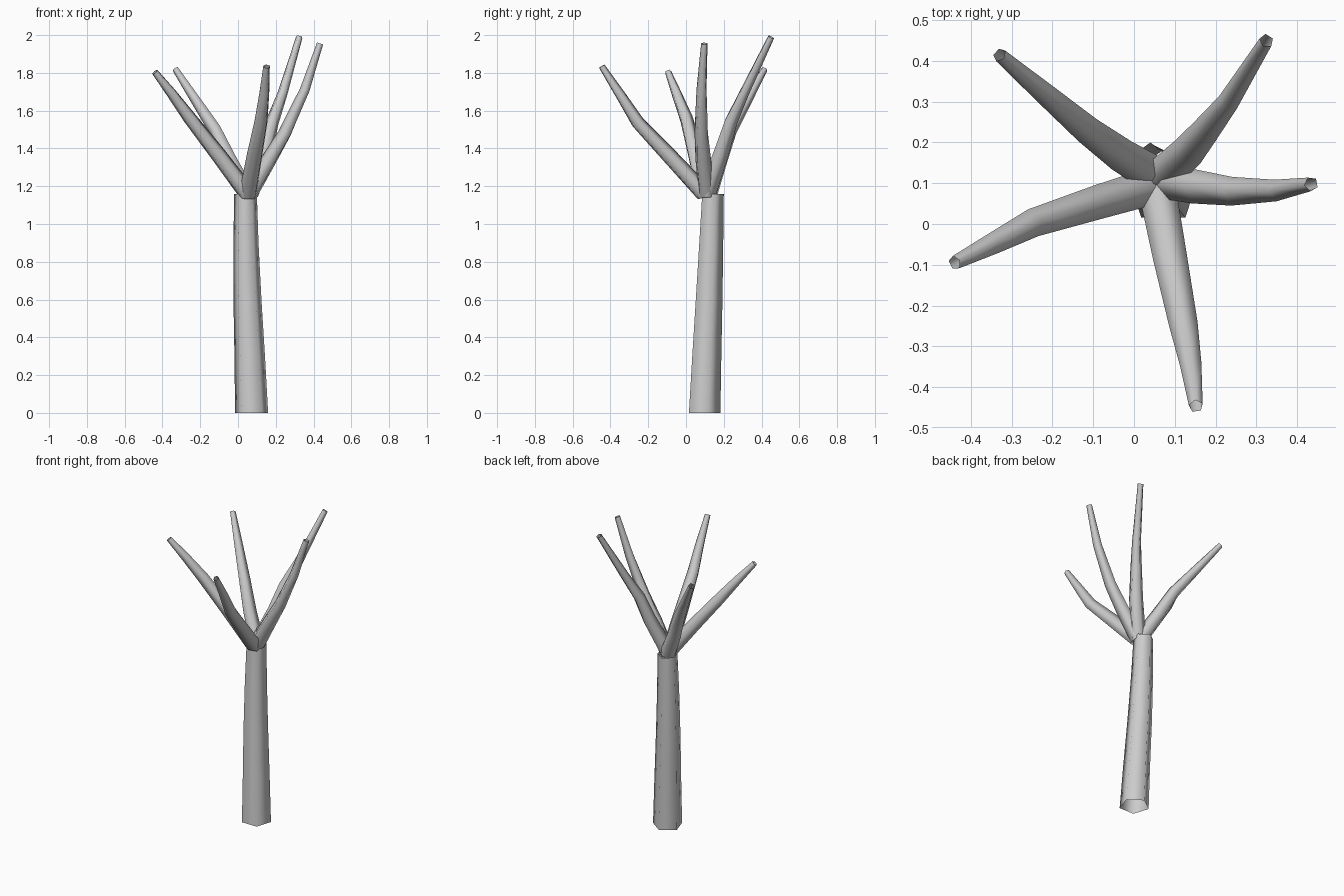
import bpy, bmesh, math
from mathutils import Vector

if "Cube" in bpy.data.objects:
    bpy.data.objects.remove(bpy.data.objects["Cube"])

SIDES = 5


def tube(name, path, ref, flat=False):
    """Open five-sided tapered tube; path holds (x, y, z, radius)."""
    bm = bmesh.new()
    pts = [Vector(p[:3]) for p in path]
    rings = []
    for i, p in enumerate(pts):
        a, b = pts[max(i - 1, 0)], pts[min(i + 1, len(pts) - 1)]
        t = Vector((0, 0, 1)) if flat else (b - a).normalized()
        u = (Vector(ref) - t * t.dot(Vector(ref))).normalized()
        v = t.cross(u)
        r = path[i][3]
        ring = []
        for k in range(SIDES):
            ang = 2 * math.pi * k / SIDES
            ring.append(bm.verts.new(p + r * (u * math.cos(ang) + v * math.sin(ang))))
        rings.append(ring)
    for lo, hi in zip(rings, rings[1:]):
        for k in range(SIDES):
            n = (k + 1) % SIDES
            f = bm.faces.new((lo[k], lo[n], hi[n], hi[k]))
            f.smooth = True
    me = bpy.data.meshes.new(name)
    bm.to_mesh(me)
    bm.free()
    ob = bpy.data.objects.new(name, me)
    bpy.context.collection.objects.link(ob)
    return ob


# Trunk: gently leaning, open at both ends
tube("trunk", [(0.072, 0.09, 0.0, 0.092), (0.062, 0.102, 0.3, 0.085),
               (0.050, 0.115, 0.6, 0.078), (0.042, 0.127, 0.9, 0.070),
               (0.040, 0.137, 1.16, 0.063)], (0, 1, 0), flat=True)

# Branches: centre points from crotch to tip
branches = {
    "branch_back_left": [(0.05, 0.12, 1.16), (-0.04, 0.175, 1.33), (-0.12, 0.235, 1.5),
                         (-0.225, 0.325, 1.66), (-0.33, 0.415, 1.82)],
    "branch_back_right": [(0.06, 0.11, 1.16), (0.14, 0.185, 1.38), (0.18, 0.235, 1.54),
                          (0.235, 0.305, 1.69), (0.325, 0.45, 1.99)],
    "branch_right": [(0.06, 0.11, 1.16), (0.16, 0.09, 1.33), (0.25, 0.08, 1.48),
                     (0.355, 0.083, 1.71), (0.435, 0.098, 1.955)],
    "branch_front": [(0.055, 0.095, 1.16), (0.09, -0.09, 1.36), (0.123, -0.255, 1.535),
                     (0.14, -0.35, 1.685), (0.152, -0.447, 1.835)],
    "branch_left": [(0.05, 0.095, 1.16), (-0.1, 0.05, 1.36), (-0.255, 0.0, 1.56),
                    (-0.35, -0.05, 1.69), (-0.44, -0.095, 1.805)],
}
radii = (0.049, 0.044, 0.037, 0.028, 0.018)
for name, pts in branches.items():
    tube(name, [p + (r,) for p, r in zip(pts, radii)], (0, 0, 1))
